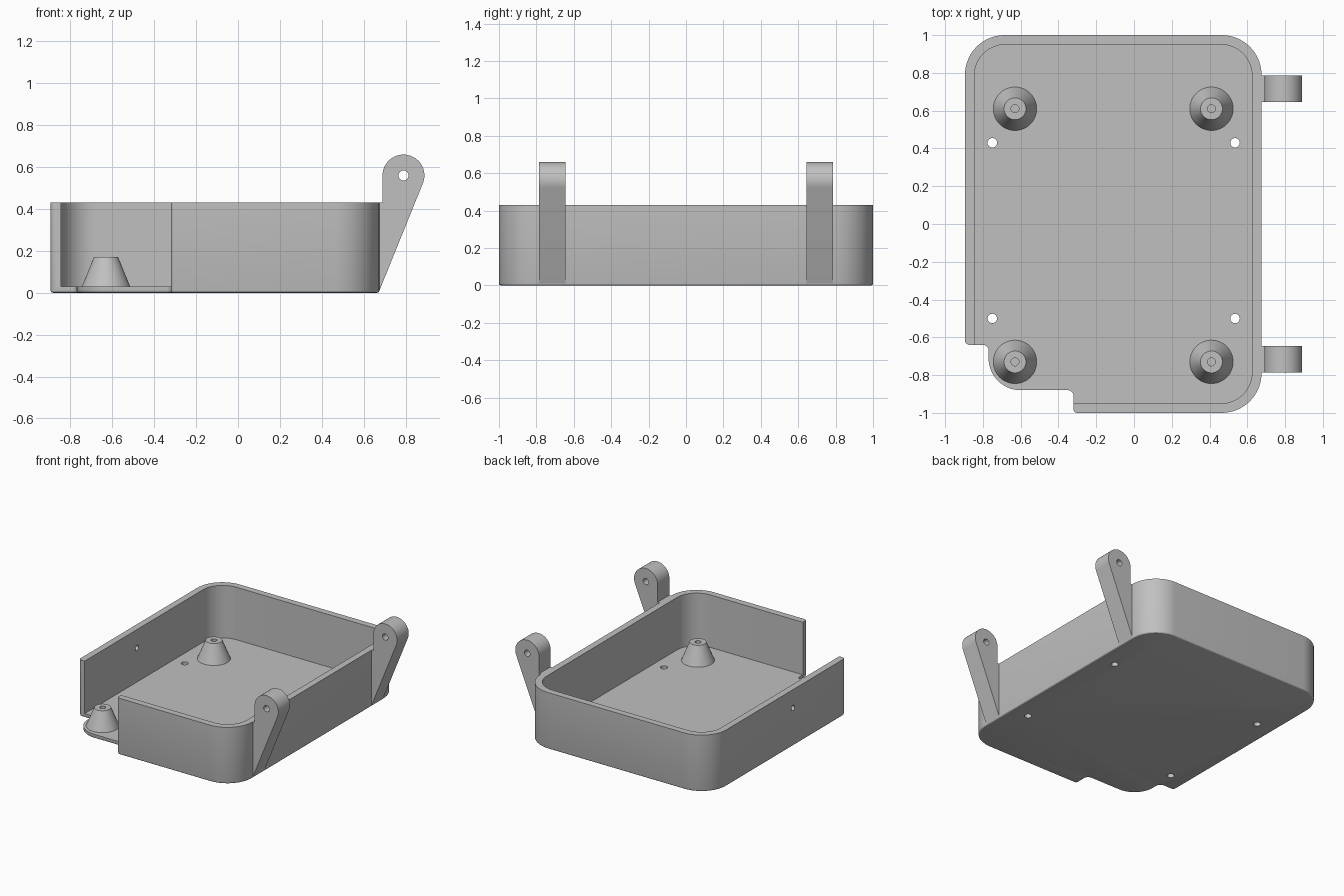
import bpy, bmesh
from math import pi, cos, sin, asin, atan2, hypot, radians
from mathutils import Matrix, Vector

cube = bpy.data.objects.get("Cube")
if cube:
    bpy.data.objects.remove(cube, do_unlink=True)

grey = bpy.data.materials.new("plain grey")
grey.use_nodes = True
colour = (0.53, 0.53, 0.53, 1)
grey.diffuse_color = colour
grey.node_tree.nodes["Principled BSDF"].inputs["Base Color"].default_value = colour


def rounded(corners, steps=14):
    """Outline through (x, y, radius) corners, each replaced by a tangent arc."""
    pts = []
    for i, (x, y, r) in enumerate(corners):
        p = Vector((x, y))
        a = (Vector(corners[i - 1][:2]) - p).normalized()
        b = (Vector(corners[(i + 1) % len(corners)][:2]) - p).normalized()
        # all corners are square, so the arc centre lies r along both edges
        centre = p + (a + b) * r
        for k in range(steps + 1):
            t = k / steps * pi / 2
            pts.append(centre - b * r * cos(t) - a * r * sin(t))
    return pts


def finish(bm, name):
    bmesh.ops.recalc_face_normals(bm, faces=bm.faces)
    mesh = bpy.data.meshes.new(name)
    bm.to_mesh(mesh)
    bm.free()
    mesh.materials.append(grey)
    ob = bpy.data.objects.new(name, mesh)
    bpy.context.collection.objects.link(ob)
    return ob


def prism(name, pts, z0, z1, bottom_bevel=0, matrix=Matrix()):
    bm = bmesh.new()
    base = bm.faces.new([bm.verts.new((p[0], p[1], z0)) for p in pts])
    out = bmesh.ops.extrude_face_region(bm, geom=[base], use_keep_orig=True)
    verts = [v for v in out["geom"] if isinstance(v, bmesh.types.BMVert)]
    bmesh.ops.translate(bm, verts=verts, vec=(0, 0, z1 - z0))
    bmesh.ops.recalc_face_normals(bm, faces=bm.faces)
    if bottom_bevel:
        edges = [e for e in bm.edges if all(v.co.z < z0 + 1e-5 for v in e.verts)]
        bmesh.ops.bevel(bm, geom=edges, offset=bottom_bevel, segments=3,
                        profile=0.5, affect='EDGES')
    bm.transform(matrix)
    return finish(bm, name)


def cone(name, r1, r2, depth, matrix, sides=48):
    bm = bmesh.new()
    bmesh.ops.create_cone(bm, cap_ends=True, segments=sides, radius1=r1,
                          radius2=r2, depth=depth, matrix=matrix)
    return finish(bm, name)


def cut(ob, cutters):
    bpy.context.view_layer.objects.active = ob
    for c in cutters:
        c.hide_render = True
        mod = ob.modifiers.new("cut", 'BOOLEAN')
        mod.operation = 'DIFFERENCE'
        mod.solver = 'EXACT'
        mod.object = c
        bpy.ops.object.modifier_apply(modifier=mod.name)
        bpy.data.objects.remove(c, do_unlink=True)


def smooth(ob):
    bpy.ops.object.select_all(action='DESELECT')
    ob.select_set(True)
    bpy.context.view_layer.objects.active = ob
    bpy.ops.object.shade_smooth_by_angle(angle=radians(25))


LEFT, RIGHT, WALL, FLOOR, TOP = -0.895, 0.675, 0.05, 0.03, 0.43
NOTCH_X, NOTCH_Y = -0.32, -0.64

# Tray: notched outline, hollowed, with walls removed above the notch corner
tray = prism("tray", rounded([
    (RIGHT, -1, 0.21), (RIGHT, 1, 0.21), (LEFT, 1, 0.21),
    (LEFT, NOTCH_Y, 0.025), (-0.77, NOTCH_Y, 0.03), (-0.77, -0.88, 0.17),
    (NOTCH_X, -0.88, 0.03), (NOTCH_X, -1, 0.02)]), 0, TOP, 0.012)
inner = [(x, y, 0.165) for x, y in (
    (RIGHT - WALL, -1 + WALL), (RIGHT - WALL, 1 - WALL),
    (LEFT + WALL, 1 - WALL), (LEFT + WALL, -1 + WALL))]
cavity = prism("cavity_cutter", rounded(inner), FLOOR, 1)
corner = prism("corner_cutter", [(-1.2, -1.2), (NOTCH_X, -1.2),
                                 (NOTCH_X, NOTCH_Y), (-1.2, NOTCH_Y)], FLOOR, 1)

# Screw holes in the floor and one cable hole in the side wall
holes = [cone("floor_hole_cutter", 0.025, 0.025, 0.2, Matrix.Translation((x, y, 0)), 32)
         for x in (-0.75, 0.535) for y in (-0.5, 0.43)]
holes.append(cone("side_hole_cutter", 0.02, 0.02, 0.2,
                  Matrix.Translation((LEFT, -0.01, 0.29)) @ Matrix.Rotation(pi / 2, 4, 'Y'), 32))
cut(tray, [cavity, corner] + holes)
smooth(tray)

# Tapered standoffs with blind screw holes
for side, x in (("right", -0.63), ("left", 0.41)):
    for end, y in (("front", -0.73), ("back", 0.61)):
        post = cone(f"standoff_{end}_{side}", 0.115, 0.058, 0.14,
                    Matrix.Translation((x, y, 0.1)))
        cut(post, [cone("post_hole_cutter", 0.021, 0.021, 0.2,
                        Matrix.Translation((x, y, 0.16)), 32)])
        smooth(post)

# Hinge lugs: round eye tapering down to the foot of the wall
EYE_X, EYE_Z, EYE_R, FOOT_Z = 0.79, 0.56, 0.1, 0.01
dx, dz = EYE_X - RIGHT, EYE_Z - FOOT_Z
start = atan2(dz, dx) - asin(EYE_R / hypot(dx, dz)) - pi / 2
profile = [(RIGHT, FOOT_Z)]
for k in range(33):
    t = start + (pi - start) * k / 32
    profile.append((EYE_X + EYE_R * cos(t), EYE_Z + EYE_R * sin(t)))
profile += [(EYE_X - EYE_R, TOP), (RIGHT, TOP)]
upright = Matrix.Rotation(pi / 2, 4, 'X')
for end, y in (("front", -0.715), ("back", 0.715)):
    place = Matrix.Translation((0, y, 0)) @ upright
    lug = prism(f"hinge_lug_{end}", profile, -0.07, 0.07, 0, place)
    cut(lug, [cone("eye_cutter", 0.024, 0.024, 0.4,
                   place @ Matrix.Translation((EYE_X, EYE_Z, 0)), 32)])
    smooth(lug)
